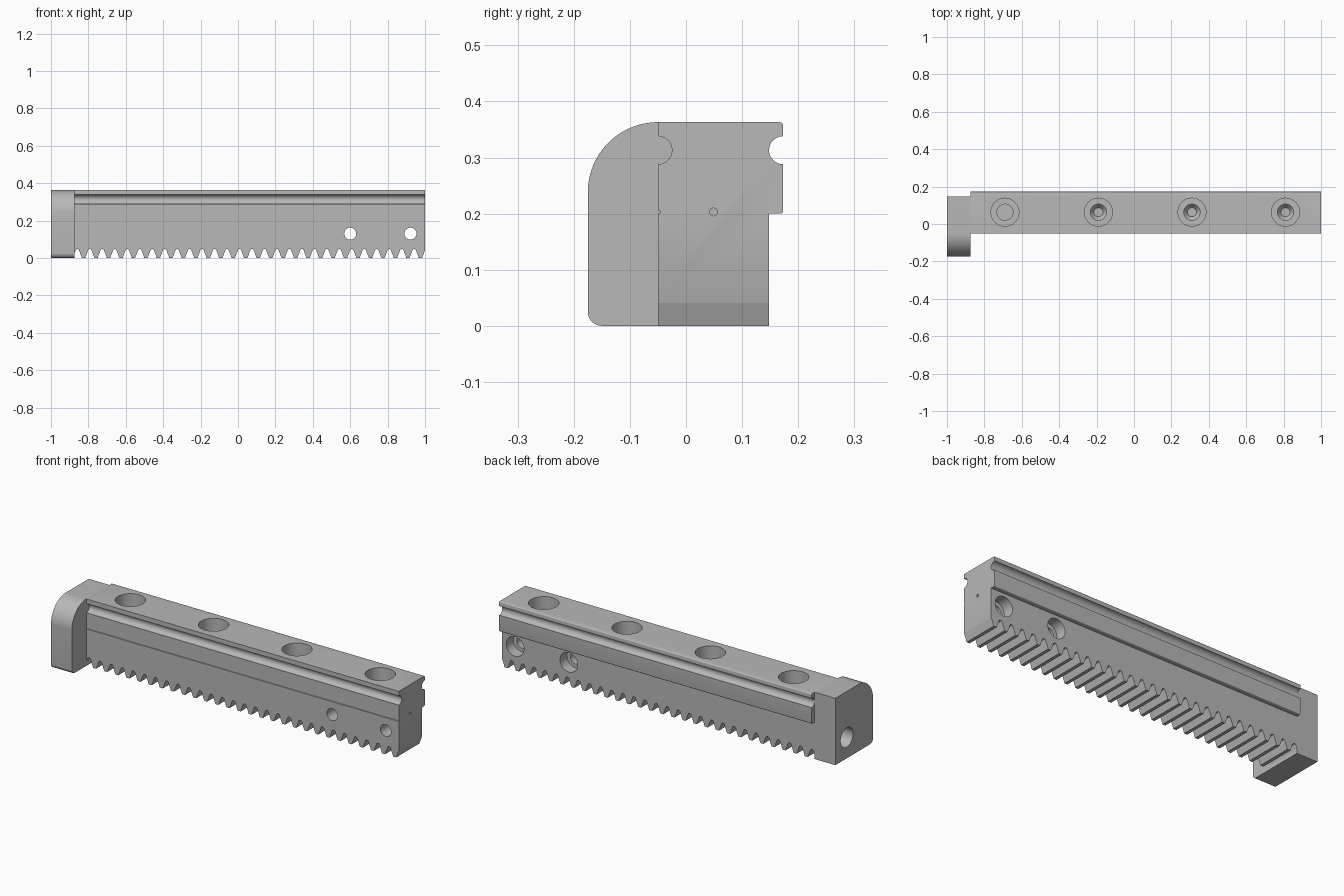
import bpy
import bmesh
from math import cos, sin, pi, radians
from mathutils import Vector

if "Cube" in bpy.data.objects:
    bpy.data.objects.remove(bpy.data.objects["Cube"], do_unlink=True)

steel = bpy.data.materials.new("grey steel")
steel.use_nodes = True
GREY = (0.48, 0.48, 0.48, 1)
steel.diffuse_color = GREY
steel.node_tree.nodes["Principled BSDF"].inputs["Base Color"].default_value = GREY

TOP, FRONT, BACK, LEDGE = 0.363, -0.05, 0.148, 0.173
BLOCK_FACE = -0.875
HOLE_Y = 0.063
PITCH = 0.0667


def arc(cx, cy, r, start, end, n=12):
    angles = [radians(start + (end - start) * i / n) for i in range(n + 1)]
    return [(cx + r * cos(a), cy + r * sin(a)) for a in angles]


def finish(name, bm):
    bmesh.ops.recalc_face_normals(bm, faces=bm.faces)
    mesh = bpy.data.meshes.new(name)
    bm.to_mesh(mesh)
    bm.free()
    mesh.materials.append(steel)
    obj = bpy.data.objects.new(name, mesh)
    bpy.context.collection.objects.link(obj)
    return obj


def extrude(name, profiles, place, start, end):
    """Extrude closed profiles; place maps (u, v, distance) to a point."""
    bm = bmesh.new()
    for pts in profiles:
        face = bm.faces.new([bm.verts.new(place(u, v, start)) for u, v in pts])
        new = bmesh.ops.extrude_face_region(bm, geom=[face])["geom"]
        shift = Vector(place(0, 0, end)) - Vector(place(0, 0, start))
        bmesh.ops.translate(bm, vec=shift,
                            verts=[g for g in new if isinstance(g, bmesh.types.BMVert)])
    return finish(name, bm)


def lathe(name, profile, origin, direction, n=40):
    """Revolve (radius, depth) points around a drilling direction."""
    bm = bmesh.new()
    turn = Vector((0, 0, 1)).rotation_difference(Vector(direction))
    rings = []
    for r, d in profile:
        rings.append([bm.verts.new(Vector(origin) + turn @ Vector(
            (r * cos(2 * pi * i / n), r * sin(2 * pi * i / n), d))) for i in range(n)])
    for a, b in zip(rings, rings[1:]):
        for i in range(n):
            j = (i + 1) % n
            bm.faces.new((a[i], a[j], b[j], b[i]))
    bm.faces.new(rings[0])
    bm.faces.new(rings[-1])
    return finish(name, bm)


def cut(obj, cutter):
    mod = obj.modifiers.new("cut", "BOOLEAN")
    mod.operation = "DIFFERENCE"
    mod.solver = "EXACT"
    mod.object = cutter
    bpy.context.view_layer.objects.active = obj
    bpy.ops.object.modifier_apply(modifier=mod.name)
    bpy.data.objects.remove(cutter, do_unlink=True)


def along_x(u, v, d):
    return (d, u, v)


def along_y(u, v, d):
    return (u, d, v)


# Rail bar with ball grooves, back ledge and a fine front relief line
rail_profile = [(FRONT, 0), (BACK, 0), (BACK, 0.2)]
rail_profile += arc(LEDGE - 0.005, 0.205, 0.005, -90, 0, 4)
rail_profile += arc(LEDGE, 0.313, 0.025, 270, 90, 20)
rail_profile += arc(LEDGE - 0.006, TOP - 0.006, 0.006, 0, 90, 4)
rail_profile += [(FRONT, TOP)]
rail_profile += arc(FRONT, 0.313, 0.025, 90, -90, 20)
rail_profile += [(FRONT, 0.206), (FRONT + 0.004, 0.205),
                 (FRONT + 0.004, 0.201), (FRONT, 0.2)]
rail = extrude("toothed_rail", [rail_profile], along_x, BLOCK_FACE, 1)

# Gaps between the rack teeth, with rounded roots
half_gap = [(0.0262, -0.005), (0.0244, 0), (0.0165, 0.0215), (0.0095, 0.04),
            (0.0075, 0.0447), (0.004, 0.047)]
gap = half_gap + [(-x, z) for x, z in reversed(half_gap)]
gaps = [[(x + 0.942 - PITCH * i, z) for x, z in gap] for i in range(-1, 28)]
cut(rail, extrude("tooth_gaps", gaps, along_y, FRONT - 0.1, BACK + 0.1))

# Counterbored holes from the top; the one next to the block is shallow
for k in range(4):
    bore = [(0.075, -0.05), (0.075, 0.11), (0.043, 0.11)]
    bore += [(0.043, 0.14)] if k == 0 else [(0.043, 0.22), (0.024, 0.245)]
    cut(rail, lathe("top_bore", bore, (-0.69 + 0.5 * k, HOLE_Y, TOP), (0, 0, -1)))

# Cross holes with a counterbore at the back
for x in (0.6, 0.922):
    bore = [(0.053, -0.02), (0.053, 0.06), (0.032, 0.06), (0.032, 0.3)]
    cut(rail, lathe("cross_bore", bore, (x, BACK, 0.13), (0, -1, 0)))

# Small pin hole in the free end
cut(rail, lathe("pin_bore", [(0.007, -0.05), (0.007, 0.04)],
                (1, 0.049, 0.203), (-1, 0, 0), 16))

# End block with a large rounded front shoulder
block_profile = [(BACK, 0), (BACK, TOP)]
block_profile += arc(-0.05, TOP - 0.125, 0.125, 90, 180, 24)
block_profile += arc(-0.15, 0.025, 0.025, 180, 270, 8)
block = extrude("end_block", [block_profile], along_x, -1, BLOCK_FACE)
cut(block, lathe("end_bore", [(0.053, -0.05), (0.053, 0.11)],
                 (-1, 0.05, 0.113), (1, 0, 0)))

# Smooth curved faces, keep machined edges sharp
for obj in (rail, block):
    bpy.ops.object.select_all(action="DESELECT")
    obj.select_set(True)
    bpy.context.view_layer.objects.active = obj
    bpy.ops.object.shade_smooth_by_angle(angle=radians(30))
